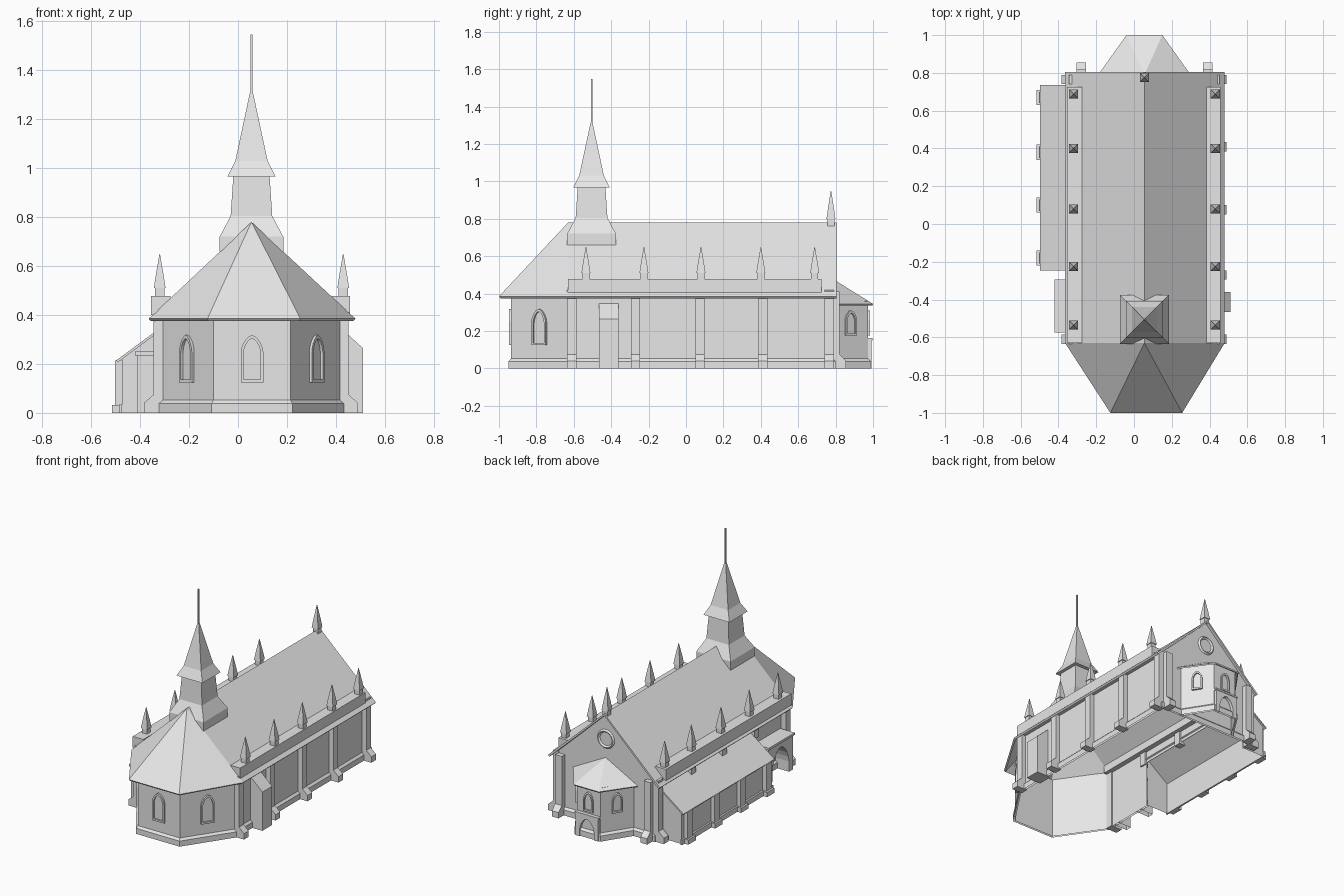
import bpy, bmesh
from math import pi, cos, sin, atan2
from mathutils import Vector

if "Cube" in bpy.data.objects:
    bpy.data.objects.remove(bpy.data.objects["Cube"], do_unlink=True)

stone = bpy.data.materials.new("pale_grey_stone")
stone.use_nodes = True
GREY = (0.8, 0.8, 0.8, 1)
stone.diffuse_color = GREY
stone.node_tree.nodes["Principled BSDF"].inputs["Base Color"].default_value = GREY

CX = 0.055          # church axis
EAVE, RIDGE = 0.385, 0.78


def mesh(name, verts, faces, thickness=0):
    bm = bmesh.new()
    vs = [bm.verts.new(v) for v in verts]
    for f in faces:
        bm.faces.new([vs[i] for i in f])
    bmesh.ops.remove_doubles(bm, verts=bm.verts, dist=1e-5)
    bmesh.ops.recalc_face_normals(bm, faces=bm.faces)
    me = bpy.data.meshes.new(name)
    bm.to_mesh(me)
    bm.free()
    me.materials.append(stone)
    ob = bpy.data.objects.new(name, me)
    bpy.context.collection.objects.link(ob)
    if thickness:
        mod = ob.modifiers.new("thickness", "SOLIDIFY")
        mod.thickness, mod.offset = thickness, -1
    return ob


def loft(name, rings, closed=True, caps=True):
    n = len(rings[0])
    faces = []
    for r in range(len(rings) - 1):
        for i in range(n if closed else n - 1):
            j = (i + 1) % n
            faces.append((r*n + i, r*n + j, r*n + n + j, r*n + n + i))
    if caps:
        last = (len(rings) - 1) * n
        faces += [tuple(range(n)), tuple(range(last, last + n))]
    return mesh(name, [p for ring in rings for p in ring], faces)


def rect(x0, x1, y0, y1, z):
    return [(x0, y0, z), (x1, y0, z), (x1, y1, z), (x0, y1, z)]


def box(name, x0, x1, y0, y1, z0, z1):
    return loft(name, [rect(x0, x1, y0, y1, z0), rect(x0, x1, y0, y1, z1)])


def tower(name, x, y, profile):
    return loft(name, [rect(x - r, x + r, y - r, y + r, z) for r, z in profile])


def outset(path, d):
    # mitred offset of an open path that runs counter-clockwise
    pts = [Vector(p) for p in path]
    normals = [Vector((b.y - a.y, a.x - b.x)).normalized() for a, b in zip(pts, pts[1:])]
    out = []
    for i, p in enumerate(pts):
        a, b = normals[max(i - 1, 0)], normals[min(i, len(normals) - 1)]
        m = a + b
        out.append(tuple(p + m * (2 * d / m.length_squared)))
    return out


def wall(name, path, top):
    at = lambda pts, z: [(x, y, z) for x, y in pts]
    loft(name, [at(path, 0), at(path, top)], closed=False, caps=False)
    wide = outset(path, 0.014)
    loft(name + "_plinth", [at(wide, 0), at(wide, 0.038), at(path, 0.052)],
         closed=False, caps=False)


def pointed(a, h, steps=5):
    # outline of a pointed arch, left foot to right foot
    rise = 1.5 * a
    left = [(-a, 0)]
    for i in range(steps + 1):
        t = i / steps * pi / 2
        left.append((-a * (1 - (1 - cos(t)) * 0.85 - 0.15 * i / steps),
                     h - rise + rise * sin(t) * (0.8 + 0.2 * i / steps)))
    return left + [(-u, z) for u, z in reversed(left[:-1])]


def arch(name, x, y, z, angle, inner, outer, depth, closed):
    # frame between two outlines, standing out along the wall normal
    nx, ny = cos(angle), sin(angle)
    place = lambda pts, d: [(x - ny*u + nx*d, y + nx*u + ny*d, z + w) for u, w in pts]
    rings = [place(outer, 0), place(outer, depth), place(inner, depth), place(inner, 0)]
    return loft(name, rings, closed=closed, caps=False)


def window(name, a, b, z, half, h):
    # centred on the wall facet from a to b
    x, y = (a[0] + b[0]) / 2, (a[1] + b[1]) / 2
    outer = pointed(half, h)
    inner = [(u * 0.76, 0.012 + w * (h - 0.026) / h) for u, w in outer]
    arch(name, x, y, z, atan2(a[0] - b[0], b[1] - a[1]), inner, outer, 0.012, True)


def doorway(name, x, y, angle, half, h, width, top, depth):
    inner = pointed(half, h)
    mid = len(inner) // 2
    outer = []
    for i, (u, w) in enumerate(inner):
        side = -width if i < mid else width
        outer.append((0, top) if i == mid else (side, 0 if w == 0 else top))
    arch(name, x, y, 0, angle, inner, outer, depth, False)


def pinnacle(name, x, y, z, h):
    tower(name, x, y, [(0.019, z), (0.019, z + 0.2*h), (0.024, z + 0.2*h),
                       (0.016, z + 0.5*h), (0.001, z + h)])


# Nave and apse walls, open to the side aisle
L, R, BACK = -0.31, 0.42, 0.785
apse = [(L, -0.63), (-0.1, -0.935), (0.215, -0.935), (R, -0.63)]
wall("nave_wall", [(L, -0.24)] + apse + [(R, BACK), (L, BACK), (L, 0.72)], 0.42)
mesh("clerestory_wall", [(L, -0.24, 0.32), (L, 0.72, 0.32), (L, 0.72, 0.42), (L, -0.24, 0.42)],
     [(0, 1, 2, 3)])
mesh("gable", [(L, BACK, 0.42), (R, BACK, 0.42), (CX, BACK, 0.765)], [(0, 1, 2)])
for i in range(3):
    window(f"apse_window_{i}", apse[i], apse[i + 1], 0.125, 0.046, 0.193)

# Main roof with three-sided apse end
mesh("main_roof",
     [(-0.365, 0.805, EAVE), (CX, 0.805, RIDGE), (0.48, 0.805, EAVE),
      (-0.365, -0.63, EAVE), (CX, -0.63, RIDGE), (0.48, -0.63, EAVE),
      (-0.125, -1, EAVE), (0.255, -1, EAVE)],
     [(0, 1, 4, 3), (1, 2, 5, 4), (3, 4, 6), (6, 4, 7), (7, 4, 5)], 0.014)

# Round gable window
bpy.ops.mesh.primitive_torus_add(location=(CX, BACK, 0.6), rotation=(pi / 2, 0, 0),
                                 major_radius=0.055, minor_radius=0.01,
                                 major_segments=20, minor_segments=4)
rose = bpy.context.object
rose.name = "round_window"
rose.data.materials.append(stone)

# Parapets and pinnacles
for side, x0, x1, px in (("right", -0.355, -0.275, -0.32), ("left", 0.385, 0.457, 0.43)):
    box(side + "_parapet", x0, x1, -0.63, 0.725, 0.4, 0.478)
    for i, y in enumerate((-0.535, -0.225, 0.08, 0.4, 0.688)):
        pinnacle(f"{side}_pinnacle_{i}", px, y, 0.475, 0.175)
pinnacle("ridge_pinnacle", CX, 0.775, 0.76, 0.19)

# Nave buttresses
for i, y in enumerate((-0.61, -0.27, 0.075, 0.41, 0.765)):
    ya, yb = y - 0.025, y + 0.025
    box(f"left_buttress_{i}", R - 0.01, 0.452, ya, yb, 0, 0.42)
    loft(f"left_buttress_foot_{i}", [rect(R, 0.49, ya, yb, 0), rect(R, 0.49, ya, yb, 0.04),
                                     rect(R, 0.452, ya, yb, 0.075)])
    outer = i in (0, 4)
    box(f"right_buttress_{i}", -0.345, L + 0.01, ya, yb, 0 if outer else 0.31, 0.42)
    if outer:
        loft(f"right_buttress_foot_{i}", [rect(-0.385, L, ya, yb, 0), rect(-0.385, L, ya, yb, 0.04),
                                          rect(-0.345, L, ya, yb, 0.075)])
for side, x in (("right", -0.28), ("left", 0.39)):
    xa, xb = x - 0.025, x + 0.025
    box(side + "_back_buttress", xa, xb, 0.78, 0.82, 0, 0.41)
    loft(side + "_back_buttress_foot", [rect(xa, xb, 0.78, 0.855, 0), rect(xa, xb, 0.78, 0.855, 0.04),
                                        rect(xa, xb, 0.78, 0.82, 0.075)])

# Large sloped buttress on the left wall
loft("sloped_buttress", [rect(0.4, 0.51, -0.465, -0.36, 0), rect(0.4, 0.51, -0.465, -0.36, 0.265),
                         rect(0.4, 0.415, -0.465, -0.36, 0.352)])

# Side aisle with lean-to roof
AX, A0, A1 = -0.475, -0.235, 0.725
ends = [(x, y, z) for y in (A0, A1) for x, z in ((L, 0), (AX, 0), (AX, 0.225), (L, 0.342))]
mesh("aisle_wall", ends, [(0, 1, 2, 3), (4, 5, 6, 7), (1, 2, 6, 5)])
mesh("aisle_roof", [(-0.497, A0 - 0.012, 0.215), (L, A0 - 0.012, 0.353),
                    (L, A1 + 0.012, 0.353), (-0.497, A1 + 0.012, 0.215)], [(0, 1, 2, 3)], 0.01)
box("aisle_plinth", AX - 0.012, AX, A0 - 0.012, A1 + 0.012, 0, 0.035)
for i, y in enumerate((-0.18, 0.1, 0.38, 0.67)):
    box(f"aisle_buttress_{i}", -0.502, AX, y - 0.03, y + 0.03, 0, 0.215)
    box(f"aisle_buttress_foot_{i}", -0.515, AX, y - 0.04, y + 0.04, 0, 0.032)

# Side porch
doorway("side_porch", L, -0.435, pi, 0.09, 0.205, 0.13, 0.235, 0.102)
box("side_porch_slab", -0.42, L, -0.575, -0.295, 0.235, 0.25)

# Three-sided back porch
porch = [(0.265, BACK), (0.145, 0.972), (-0.035, 0.972), (-0.155, BACK)]
wall("back_porch_wall", porch, 0.36)
mesh("back_porch_roof", [(0.3, 0.79, 0.345), (0.15, 1, 0.345), (-0.04, 1, 0.345),
                         (-0.19, 0.79, 0.345), (CX, 0.79, 0.475)],
     [(0, 1, 4), (1, 2, 4), (2, 3, 4)], 0.01)
for i in range(3):
    window(f"porch_window_{i}", porch[i], porch[i + 1], 0.175, 0.035, 0.135)
doorway("back_doorway", CX, 0.965, pi / 2, 0.055, 0.13, 0.085, 0.15, 0.028)
box("back_doorway_slab", CX - 0.09, CX + 0.09, 0.965, 0.997, 0.15, 0.162)

# Ridge turret, spire and rod
TY = -0.505
tower("turret", CX, TY, [(0.13, 0.66), (0.13, 0.72), (0.085, 0.805), (0.074, 0.97)])
tower("spire", CX, TY, [(0.098, 0.967), (0.066, 1.03), (0.005, 1.315)])
tower("spire_rod", CX, TY, [(0.004, 1.31), (0.004, 1.547)])
